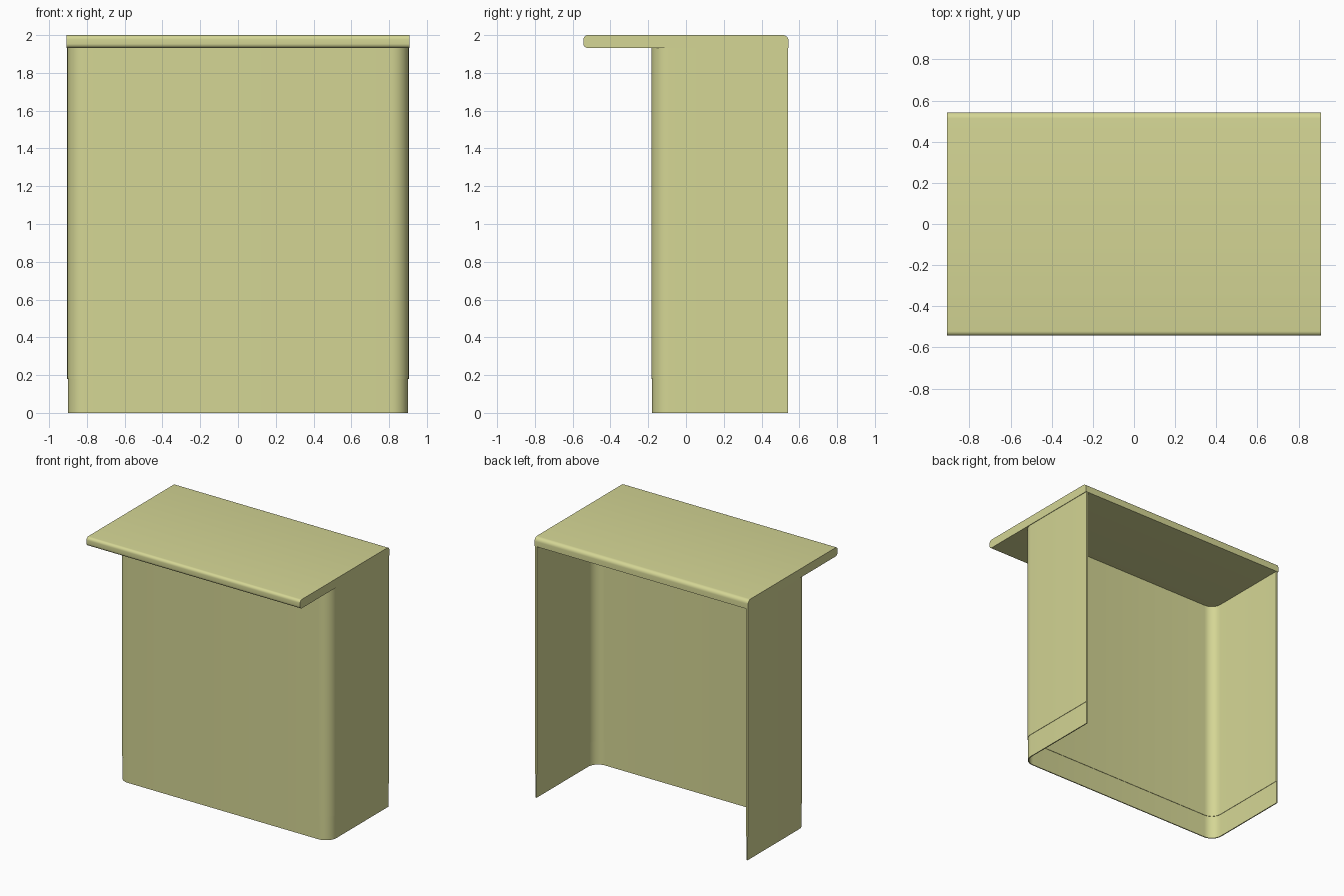
import bpy, bmesh, math
from mathutils import Vector

if "Cube" in bpy.data.objects:
    bpy.data.objects.remove(bpy.data.objects["Cube"])

mat = bpy.data.materials.new("pale olive")
mat.diffuse_color = (0.66, 0.67, 0.298, 1)
mat.use_nodes = True
mat.node_tree.nodes["Principled BSDF"].inputs["Base Color"].default_value = mat.diffuse_color


def arc(cx, cy, r, a0, a1, n=8):
    """Points on a circular arc, angles in degrees."""
    return [(cx + r * math.cos(math.radians(a0 + (a1 - a0) * i / n)),
             cy + r * math.sin(math.radians(a0 + (a1 - a0) * i / n))) for i in range(n + 1)]


def extrude(name, points, offset):
    """Closed profile of 3D points swept along offset."""
    bm = bmesh.new()
    face = bm.faces.new([bm.verts.new(p) for p in points])
    res = bmesh.ops.extrude_face_region(bm, geom=[face], use_keep_orig=True)
    verts = [g for g in res["geom"] if isinstance(g, bmesh.types.BMVert)]
    bmesh.ops.translate(bm, verts=verts, vec=Vector(offset))
    bmesh.ops.recalc_face_normals(bm, faces=bm.faces[:])
    me = bpy.data.meshes.new(name)
    bm.to_mesh(me)
    bm.free()
    me.materials.append(mat)
    ob = bpy.data.objects.new(name, me)
    bpy.context.collection.objects.link(ob)
    bpy.ops.object.select_all(action='DESELECT')
    ob.select_set(True)
    bpy.context.view_layer.objects.active = ob
    bpy.ops.object.shade_smooth_by_angle(angle=math.radians(35))
    return ob


HALF_X, FRONT, BACK, RADIUS = 0.904, -0.183, 0.541, 0.095


def u_line(d):
    """U-shaped line open at the back, moved inward by d."""
    x, y, r = HALF_X - d, FRONT + d, RADIUS - d
    return ([(-x, BACK)] + arc(-x + r, y + r, r, 180, 270)
            + arc(x - r, y + r, r, 270, 360) + [(x, BACK)])


def u_wall(name, d_out, d_in, z0, z1):
    ring = u_line(d_out) + u_line(d_in)[::-1]
    return extrude(name, [(x, y, z0) for x, y in ring], (0, 0, z1 - z0))


# Thin wrap-around body panel, and the slightly recessed strip at its foot
u_wall("body_panel", 0.0, 0.014, 0.18, 1.934)
u_wall("foot_strip", 0.003, 0.011, 0.0, 0.18)

# Counter top: side profile with rounded front edges and rounded top back edge
Y, Z0, Z1 = 0.543, 1.932, 2.0
profile = (arc(-Y + 0.022, Z0 + 0.022, 0.022, 270, 180, 6)
           + arc(-Y + 0.022, Z1 - 0.022, 0.022, 180, 90, 6)
           + arc(Y - 0.03, Z1 - 0.03, 0.03, 90, 0, 6)
           + [(Y, Z0)])
extrude("counter_top", [(-0.908, y, z) for y, z in profile], (1.816, 0, 0))
